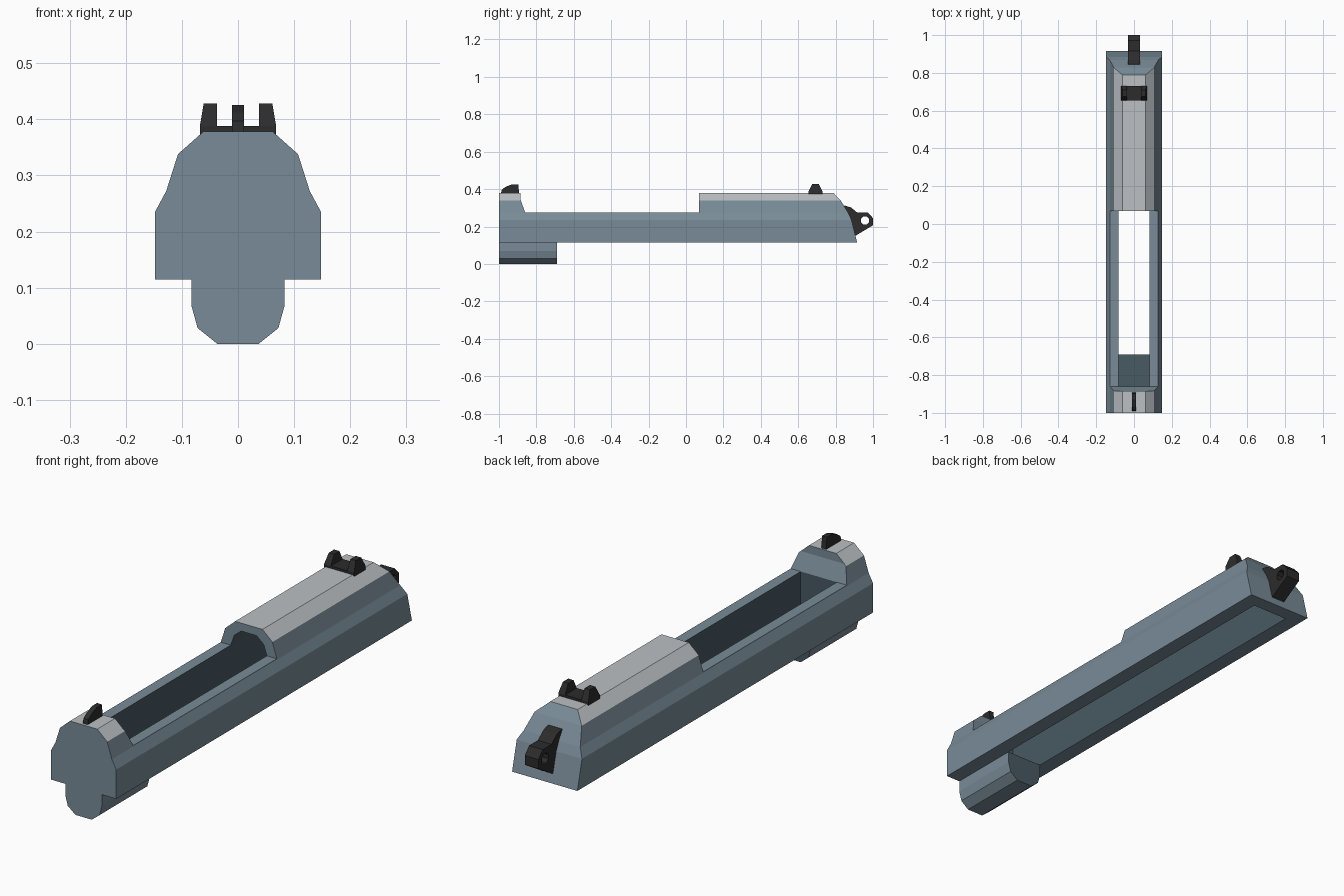
import bpy, bmesh, math

if "Cube" in bpy.data.objects:
    bpy.data.objects.remove(bpy.data.objects["Cube"])


def material(name, rgb):
    m = bpy.data.materials.new(name)
    m.diffuse_color = (*rgb, 1)
    m.use_nodes = True
    m.node_tree.nodes["Principled BSDF"].inputs["Base Color"].default_value = m.diffuse_color
    return m


SLATE = material("slate steel", (0.19, 0.26, 0.31))
LIGHT = material("light grey steel", (0.50, 0.53, 0.55))
INNER = material("dark inner steel", (0.065, 0.10, 0.125))
BLACK = material("black steel", (0.025, 0.025, 0.025))


def finish(name, bm, mats):
    bmesh.ops.recalc_face_normals(bm, faces=bm.faces)
    me = bpy.data.meshes.new(name)
    bm.to_mesh(me)
    bm.free()
    for m in mats:
        me.materials.append(m)
    ob = bpy.data.objects.new(name, me)
    bpy.context.collection.objects.link(ob)
    return ob


def mirrored_bar(name, half, front, rear, mats):
    """Mirrored cross-section (x, z) running from y=front(z) to y=rear(z)."""
    bm = bmesh.new()
    rows = [[[bm.verts.new((s * x, f(z), z)) for s in (-1, 1)] for x, z in half]
            for f in (front, rear)]
    a, b = rows
    for i in range(len(half) - 1):
        for r in rows:
            bm.faces.new((r[i][0], r[i][1], r[i + 1][1], r[i + 1][0]))
        for s in (0, 1):
            bm.faces.new((a[i][s], b[i][s], b[i + 1][s], a[i + 1][s]))
    for i in (0, -1):
        bm.faces.new((a[i][0], a[i][1], b[i][1], b[i][0]))
    return finish(name, bm, mats)


def side_prism(name, pts, half_width, mat):
    """Side outline (y, z) extruded across x."""
    bm = bmesh.new()
    l, r = [[bm.verts.new((s * half_width, y, z)) for y, z in pts] for s in (-1, 1)]
    bm.faces.new(l)
    bm.faces.new(r)
    for i in range(len(pts)):
        j = (i + 1) % len(pts)
        bm.faces.new((l[i], l[j], r[j], r[i]))
    return finish(name, bm, [mat])


def cut(ob, cutter):
    mod = ob.modifiers.new("cut", 'BOOLEAN')
    mod.object, mod.operation, mod.solver = cutter, 'DIFFERENCE', 'EXACT'
    mod.material_mode = 'TRANSFER'
    bpy.context.view_layer.objects.active = ob
    bpy.ops.object.modifier_apply(modifier=mod.name)
    bpy.data.objects.remove(cutter)


REAR = [(0.115, 0.915), (0.235, 0.885), (0.272, 0.868), (0.338, 0.828), (0.378, 0.79)]


def rear_y(z):
    z = min(max(z, 0.115), 0.378)
    for (z0, y0), (z1, y1) in zip(REAR, REAR[1:]):
        if z <= z1:
            return y0 + (y1 - y0) * (z - z0) / (z1 - z0)
    return REAR[-1][1]


# main body with raked rear, hollow channel and open top
body = mirrored_bar("body", [(0.148, 0.115), (0.148, 0.235), (0.128, 0.272),
                             (0.107, 0.338), (0.062, 0.378)],
                    lambda z: -1, rear_y, [SLATE])
cut(body, mirrored_bar("channel", [(0.083, 0.05), (0.083, 0.115), (0.083, 0.272),
                                   (0.067, 0.318), (0.035, 0.345)],
                       lambda z: -0.86, lambda z: rear_y(z) - 0.06, [INNER]))
cut(body, side_prism("top_opening", [(-0.86, 0.275), (-0.885, 0.345), (-0.885, 0.5),
                                     (0.07, 0.5), (0.07, 0.275)], 0.3, SLATE))
# top flat and upper bevels are light
body.data.materials.append(LIGHT)
light = len(body.data.materials) - 1
for p in body.data.polygons:
    if p.normal.z > 0.5 and abs(p.normal.y) < 0.1 and p.center.z > 0.34:
        p.material_index = light

# lower front block, inner colour on top and rear
block = mirrored_bar("front_block", [(0.037, 0), (0.072, 0.028), (0.083, 0.068), (0.083, 0.115)],
                     lambda z: -1, lambda z: -0.69, [SLATE, INNER])
for p in block.data.polygons:
    p.material_index = int(p.normal.y > 0.9 or p.normal.z > 0.9)

# front sight
side_prism("front_sight", [(-0.99, 0.375), (-0.985, 0.397), (-0.965, 0.412), (-0.93, 0.426),
                           (-0.897, 0.426), (-0.892, 0.375)], 0.011, BLACK)

# rear sight with a notch
sight = side_prism("rear_sight", [(0.655, 0.372), (0.655, 0.388), (0.675, 0.428), (0.71, 0.428),
                                  (0.73, 0.388), (0.73, 0.372)], 0.068, BLACK)
for v in sight.data.vertices:
    if v.co.z > 0.4:
        v.co.x *= 0.9
cut(sight, side_prism("notch", [(0.6, 0.388), (0.8, 0.388), (0.8, 0.5), (0.6, 0.5)], 0.037, BLACK))

# rear lever with a round hole
lever = side_prism("rear_lever", [(0.80, 0.30), (0.85, 0.312), (0.882, 0.302), (0.915, 0.275),
                                  (0.972, 0.275), (1.0, 0.245), (1.0, 0.207), (0.905, 0.15),
                                  (0.84, 0.17)], 0.031, BLACK)
hole = [(0.957 + 0.023 * math.cos(i * math.pi / 4 + 0.39),
         0.232 + 0.023 * math.sin(i * math.pi / 4 + 0.39)) for i in range(8)]
cut(lever, side_prism("hole", hole, 0.1, BLACK))
